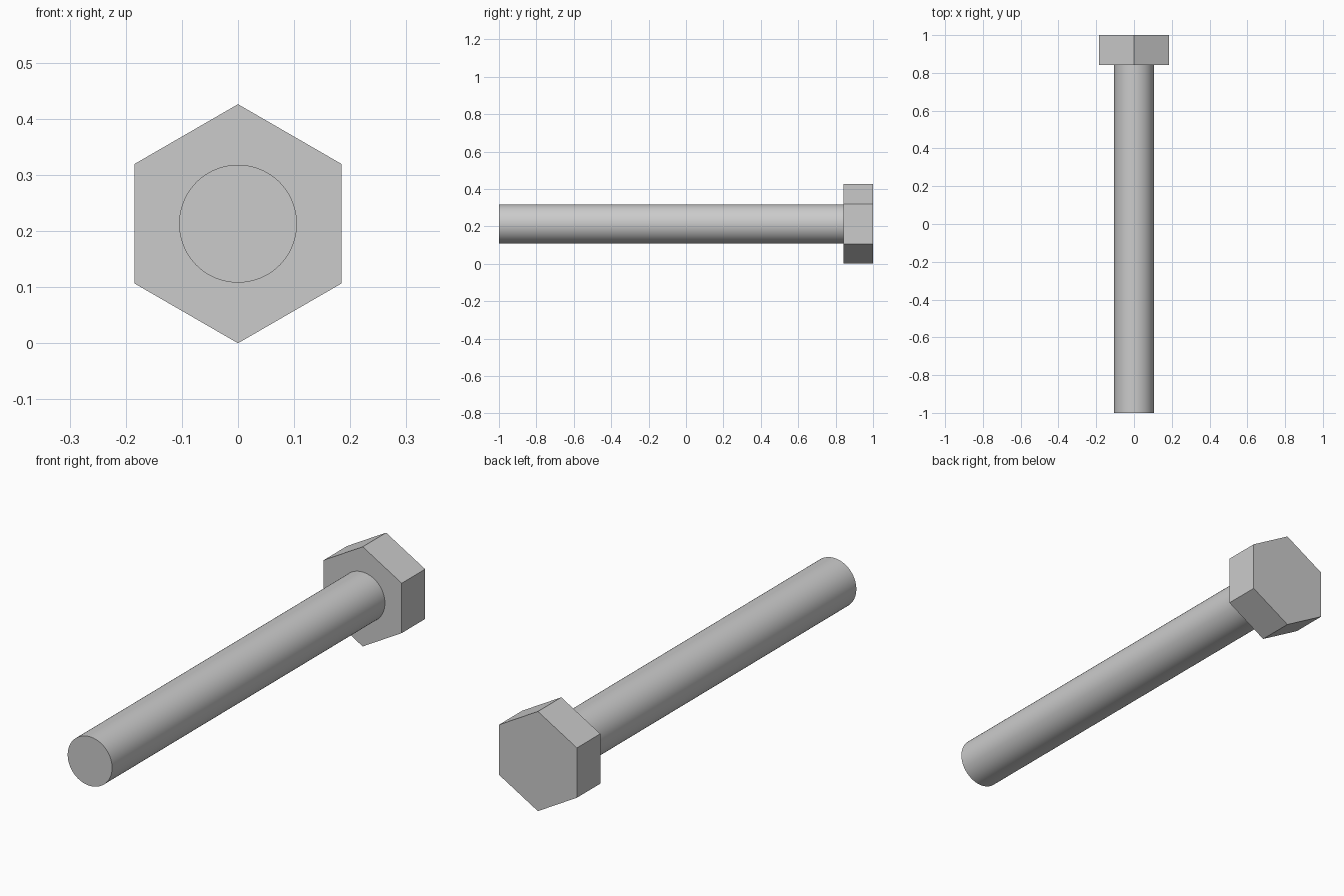
import bpy, bmesh
from math import sin, cos, tau, radians

cube = bpy.data.objects.get("Cube")
if cube:
    bpy.data.objects.remove(cube, do_unlink=True)

HEAD_RADIUS = 0.213
SHAFT_RADIUS = 0.105
HEAD_FRONT = 0.842

# One plain steel grey
steel = bpy.data.materials.new("steel_grey")
steel.use_nodes = True
grey = (0.6, 0.6, 0.6, 1)
steel.diffuse_color = grey
steel.node_tree.nodes["Principled BSDF"].inputs["Base Color"].default_value = grey


def prism(name, sides, radius, y_start, y_end):
    """Regular prism along y, with one corner pointing straight up."""
    bm = bmesh.new()
    ring = [bm.verts.new((radius * sin(tau * i / sides), y_start,
                          HEAD_RADIUS + radius * cos(tau * i / sides)))
            for i in range(sides)]
    face = bm.faces.new(ring)
    extruded = bmesh.ops.extrude_face_region(bm, geom=[face], use_keep_orig=True)
    moved = [g for g in extruded["geom"] if isinstance(g, bmesh.types.BMVert)]
    bmesh.ops.translate(bm, verts=moved, vec=(0, y_end - y_start, 0))
    bmesh.ops.recalc_face_normals(bm, faces=bm.faces)
    mesh = bpy.data.meshes.new(name)
    bm.to_mesh(mesh)
    bm.free()
    mesh.materials.append(steel)
    obj = bpy.data.objects.new(name, mesh)
    bpy.context.collection.objects.link(obj)
    return obj


# Hexagonal head at the back
prism("hex_head", 6, HEAD_RADIUS, HEAD_FRONT, 1)

# Smooth round shaft reaching to the front
shaft = prism("shaft", 96, SHAFT_RADIUS, -1, HEAD_FRONT)
bpy.ops.object.select_all(action="DESELECT")
shaft.select_set(True)
bpy.context.view_layer.objects.active = shaft
bpy.ops.object.shade_smooth_by_angle(angle=radians(30))
